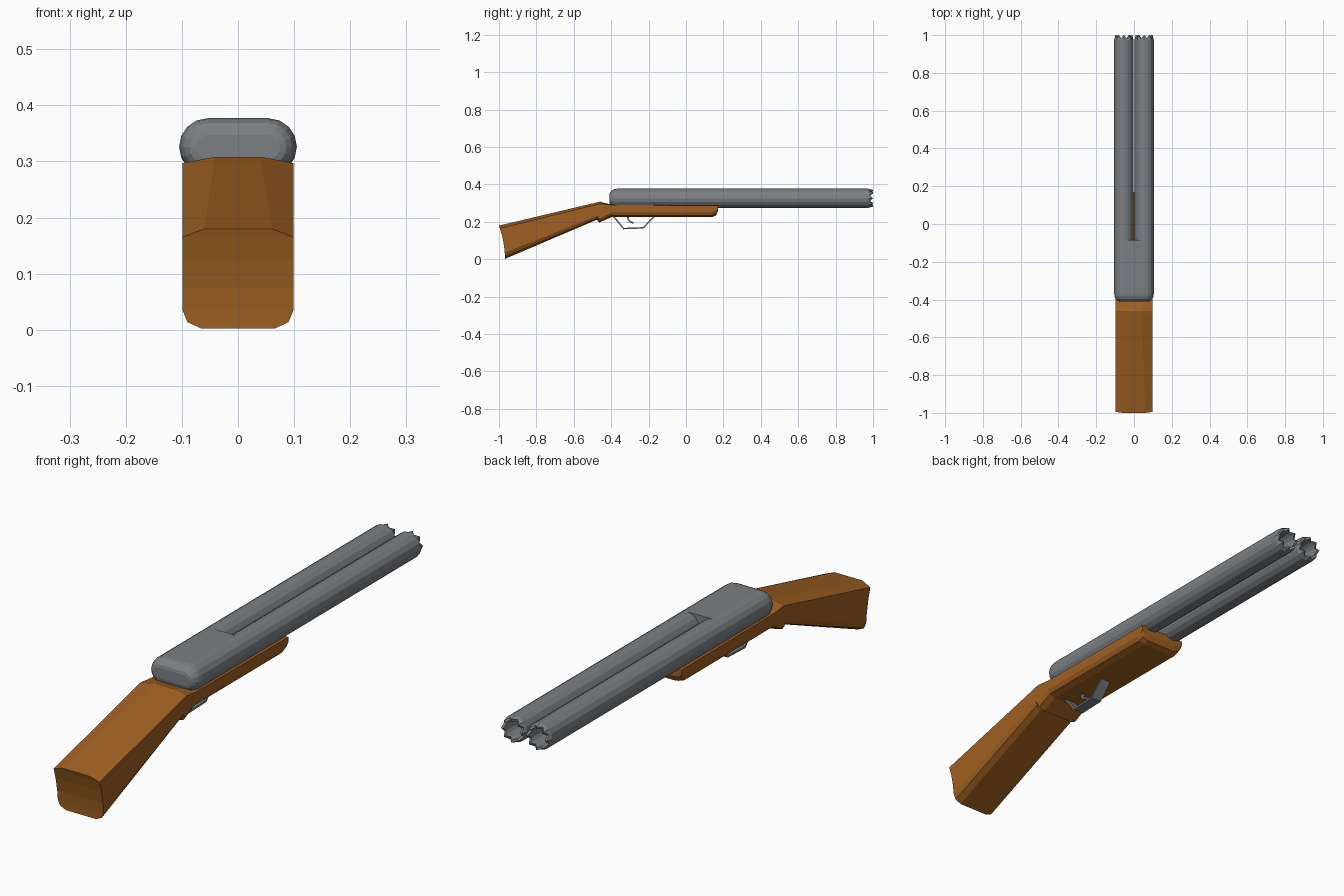
import bpy, bmesh, math

if "Cube" in bpy.data.objects:
    bpy.data.objects.remove(bpy.data.objects["Cube"])


def material(name, col):
    m = bpy.data.materials.new(name)
    m.diffuse_color = (*col, 1)
    m.use_nodes = True
    m.node_tree.nodes["Principled BSDF"].inputs["Base Color"].default_value = m.diffuse_color
    return m


STEEL = material("grey steel", (0.20, 0.215, 0.23))
WOOD = material("brown wood", (0.35, 0.118, 0.016))


def finish(bm, name, mat):
    bmesh.ops.recalc_face_normals(bm, faces=bm.faces[:])
    me = bpy.data.meshes.new(name)
    bm.to_mesh(me)
    bm.free()
    me.materials.append(mat)
    ob = bpy.data.objects.new(name, me)
    bpy.context.collection.objects.link(ob)
    return ob


def loft(name, rings, mat, pair_caps=False):
    """Skin closed rings; pair_caps spans left/right points with strips."""
    bm = bmesh.new()
    vs = [[bm.verts.new(p) for p in r] for r in rings]
    n = len(vs[0])
    for a, b in zip(vs, vs[1:]):
        for i in range(n):
            j = (i + 1) % n
            bm.faces.new((a[i], a[j], b[j], b[i]))
    for r in (vs[0], vs[-1]):
        if pair_caps:
            for i in range(n // 2 - 1):
                bm.faces.new((r[i], r[i + 1], r[n - 2 - i], r[n - 1 - i]))
        else:
            bm.faces.new(r)
    return finish(bm, name, mat)


# Wooden stock: sections from butt to fore-end
def stock_ring(yt, zt, yb, zb, top_w, top_ch, bot_ch, bow=0.0):
    half = [(top_w, zt), (0.099, zt - top_ch)]
    lo, hi = zb + bot_ch, zt - top_ch
    half += [(0.099, lo + (hi - lo) * f) for f in (0.68, 0.3, 0)]
    half += [(0.09, zb + bot_ch * 0.35), (0.065, zb)]
    pts = []
    for x, z in half:
        t = (z - zb) / (zt - zb)
        pts.append((x, yb + (yt - yb) * t + bow * 4 * t * (1 - t), z))
    return pts + [(-x, y, z) for x, y, z in reversed(pts)]


loft("stock", [
    stock_ring(-1.0, 0.18, -0.968, 0.002, 0.06, 0.015, 0.033, 0.008),
    stock_ring(-0.485, 0.302, -0.475, 0.212, 0.042, 0.011, 0.02),
    stock_ring(-0.46, 0.308, -0.465, 0.196, 0.042, 0.011, 0.02),
    stock_ring(-0.40, 0.292, -0.40, 0.225, 0.06, 0.002, 0.025),
    stock_ring(0.14, 0.288, 0.14, 0.225, 0.06, 0.001, 0.025),
    stock_ring(0.16, 0.288, 0.16, 0.234, 0.06, 0.001, 0.022),
    stock_ring(0.17, 0.287, 0.17, 0.256, 0.06, 0.001, 0.012),
], WOOD, True)

# Receiver: stadium section with a rounded rear
CZ, CX, R = 0.326, 0.054, 0.051


def stadium(y, inset):
    pts = []
    for side in (1, -1):
        for k in range(9):
            a = -math.pi / 2 + math.pi * k / 8
            r = R - inset
            pts.append((side * (CX + r * math.cos(a)), y, CZ + side * r * math.sin(a)))
    return pts


rear = []
for k in range(5):
    a = math.pi / 2 * k / 4
    rear.append(stadium(-0.368 - 0.042 * math.cos(a), 0.03 * (1 - math.sin(a))))
loft("receiver", rear + [stadium(-0.085, 0)], STEEL)


# Barrels: hollow tubes with notched muzzles
def circle(cx, r, y, notch=0.0):
    return [(cx + r * math.cos(math.tau * k / 16), y - notch * (k % 2),
             CZ + r * math.sin(math.tau * k / 16)) for k in range(16)]


for side, label in ((-1, "left_barrel"), (1, "right_barrel")):
    cx = side * CX
    loft(label, [circle(cx, R, -0.10), circle(cx, R, 0.975),
                 circle(cx, 0.045, 1.0, 0.018), circle(cx, 0.036, 1.0, 0.018),
                 circle(cx, 0.034, 0.90)], STEEL)


# Trigger guard and trigger: flat strips following a path
def strip(name, path, width, thick):
    rings = []
    for i, (y, z) in enumerate(path):
        a, b = path[max(i - 1, 0)], path[min(i + 1, len(path) - 1)]
        d = math.hypot(b[0] - a[0], b[1] - a[1])
        ny, nz = -(b[1] - a[1]) / d * thick / 2, (b[0] - a[0]) / d * thick / 2
        rings.append([(-width, y + ny, z + nz), (width, y + ny, z + nz),
                      (width, y - ny, z - nz), (-width, y - ny, z - nz)])
    loft(name, rings, STEEL)


strip("trigger_guard", [(-0.392, 0.235), (-0.334, 0.164), (-0.228, 0.168), (-0.165, 0.235)],
      0.022, 0.008)
strip("trigger", [(-0.312, 0.235), (-0.308, 0.212), (-0.297, 0.2), (-0.28, 0.194)],
      0.008, 0.009)
